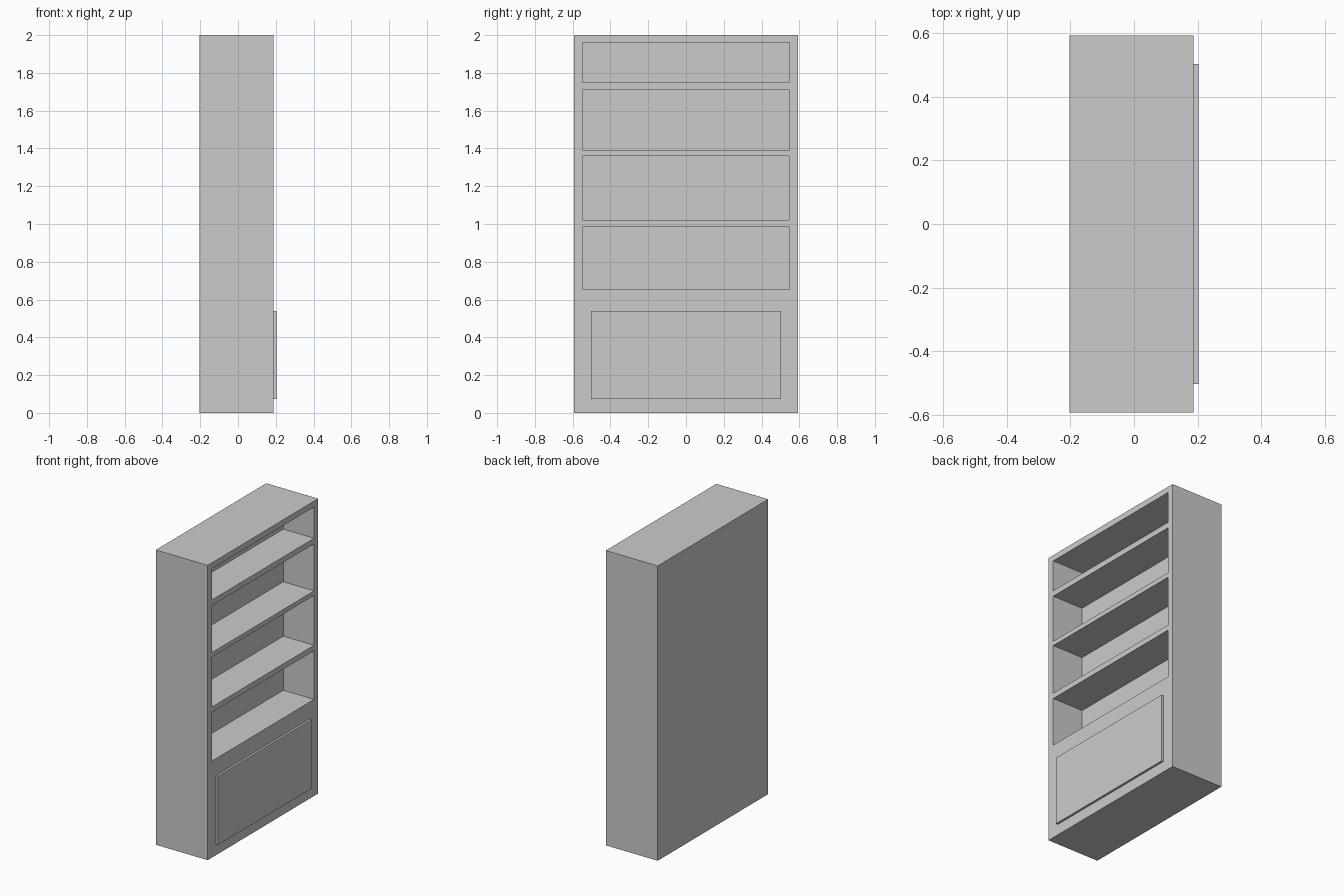
import bpy

if "Cube" in bpy.data.objects:
    bpy.data.objects.remove(bpy.data.objects["Cube"])

BACK, FRONT, DOOR_FRONT = -0.2025, 0.1875, 0.2025
RECESS_BACK = -0.044


def box(name, x0, x1, half_y, z0, z1):
    """Box spanning x0..x1 and z0..z1, centred on y = 0."""
    bpy.ops.mesh.primitive_cube_add(size=1, location=((x0 + x1) / 2, 0, (z0 + z1) / 2))
    ob = bpy.context.object
    ob.name = name
    ob.scale = (x1 - x0, 2 * half_y, z1 - z0)
    bpy.ops.object.transform_apply(location=False, rotation=False, scale=True)
    return ob


# Cabinet carcass
carcass = box("bookcase_carcass", BACK, FRONT, 0.592, 0.0, 2.0)

# Four open shelf compartments cut into the front
for z0, z1 in [(0.655, 0.985), (1.022, 1.36), (1.391, 1.71), (1.748, 1.96)]:
    cutter = box("compartment_cutter", RECESS_BACK, FRONT + 0.1, 0.548, z0, z1)
    cutter.hide_render = True
    mod = carcass.modifiers.new("compartment", 'BOOLEAN')
    mod.operation = 'DIFFERENCE'
    mod.solver = 'EXACT'
    mod.object = cutter
    bpy.context.view_layer.objects.active = carcass
    bpy.ops.object.modifier_apply(modifier=mod.name)
    bpy.data.objects.remove(cutter, do_unlink=True)

# Raised panel door at the bottom
box("lower_door", FRONT, DOOR_FRONT, 0.503, 0.073, 0.54)
